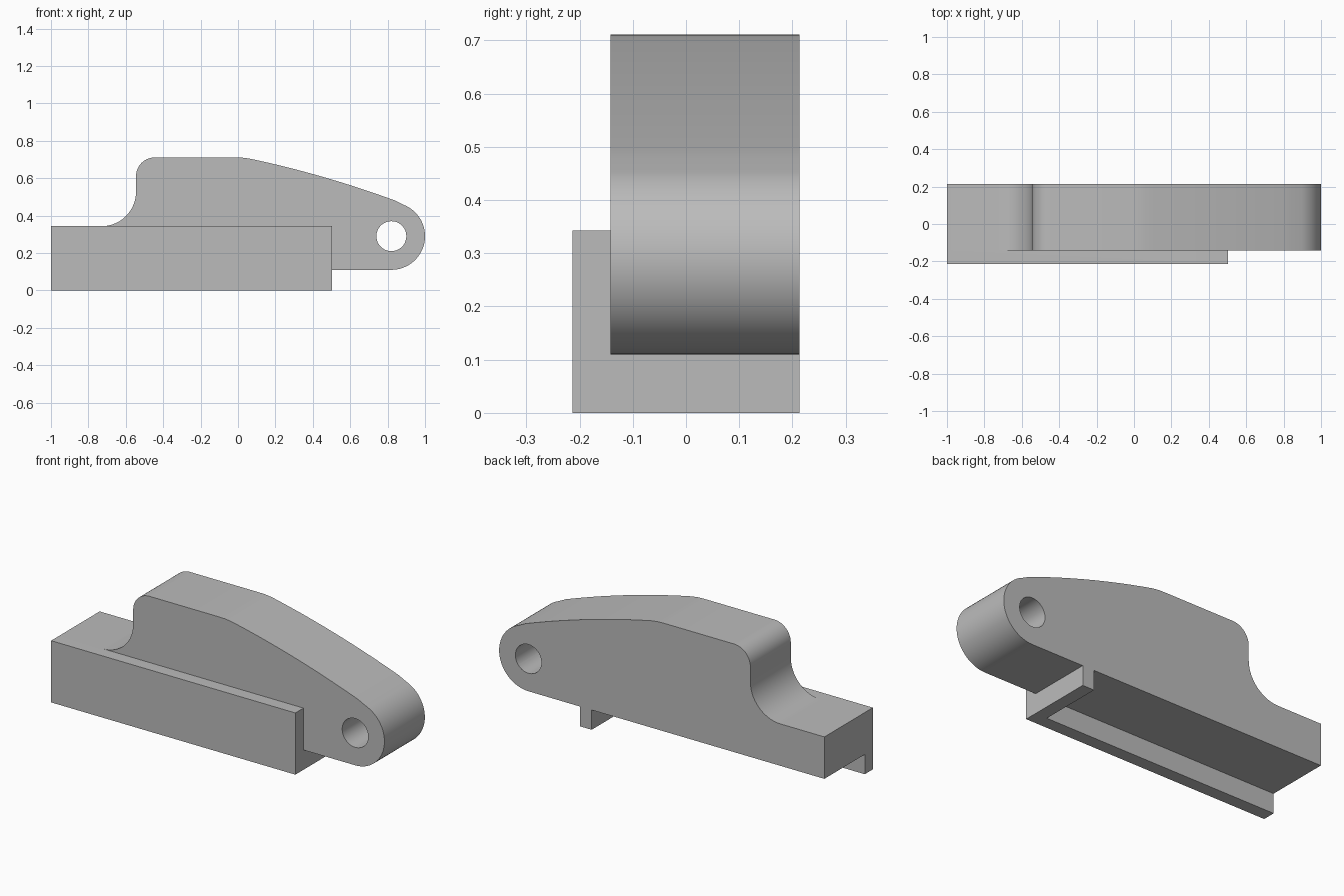
import bpy, bmesh
from math import sin, cos, radians, atan

if "Cube" in bpy.data.objects:
    bpy.data.objects.remove(bpy.data.objects["Cube"], do_unlink=True)

FRONT, BACK, THICK = -0.213, 0.213, 0.071
FLOOR, LEDGE, TOP = 0.11, 0.343, 0.711
EYE_X, EYE_Z, EYE_R, HOLE_R = 0.82, 0.29, 0.18, 0.08

grey = bpy.data.materials.new("plain grey")
grey.use_nodes = True
colour = (0.5, 0.5, 0.5, 1)
grey.diffuse_color = colour
grey.node_tree.nodes["Principled BSDF"].inputs["Base Color"].default_value = colour


def arc(cx, cz, r, start, end, steps=14):
    angles = [radians(start + (end - start) * i / steps) for i in range(steps + 1)]
    return [(cx + r * cos(a), cz + r * sin(a)) for a in angles]


def prism(name, profile, y0, y1):
    """Extrude a profile in the xz plane from y0 to y1."""
    bm = bmesh.new()
    face = bm.faces.new([bm.verts.new((x, y0, z)) for x, z in profile])
    extruded = bmesh.ops.extrude_face_region(bm, geom=[face])["geom"]
    moved = [v for v in extruded if isinstance(v, bmesh.types.BMVert)]
    bmesh.ops.translate(bm, verts=moved, vec=(0, y1 - y0, 0))
    bmesh.ops.recalc_face_normals(bm, faces=bm.faces)
    mesh = bpy.data.meshes.new(name)
    bm.to_mesh(mesh)
    bm.free()
    mesh.materials.append(grey)
    obj = bpy.data.objects.new(name, mesh)
    bpy.context.collection.objects.link(obj)
    return obj


def box(name, x0, x1, y0, y1, z0, z1):
    return prism(name, [(x0, z0), (x1, z0), (x1, z1), (x0, z1)], y0, y1)


def combine(target, tool, operation):
    bpy.context.view_layer.objects.active = target
    mod = target.modifiers.new(operation, "BOOLEAN")
    mod.operation, mod.object, mod.solver = operation, tool, "EXACT"
    bpy.ops.object.modifier_apply(modifier=mod.name)
    bpy.data.objects.remove(tool, do_unlink=True)


# Lever body: ledge, concave fillet, rounded shoulder, sloping back, round eye
profile = [(-1, FLOOR), (-1, LEDGE)]
profile += arc(-0.73, LEDGE + 0.185, 0.185, -90, 0)
profile += arc(-0.445, TOP - 0.1, 0.1, 180, 90)
profile += [(-0.02, TOP), (0.02, TOP - 0.001)]
for i in range(20):
    t = 0.82 * i / 20
    profile.append((0.06 + t, TOP - 0.006 - 0.21 * t - 0.1 * t * t))
profile += arc(EYE_X, EYE_Z, EYE_R, 90 - 20.5, -90, 32)
body = prism("lever_body", profile, FRONT + THICK, BACK)

# Pin hole through the eye
hole = prism("pin_hole", arc(EYE_X, EYE_Z, HOLE_R, 0, 352.5, 47), FRONT - 0.1, BACK + 0.1)
combine(body, hole, "DIFFERENCE")

# Front side plate and the end rib below the body
END = 0.502
combine(body, box("side_plate", -1, END, FRONT, FRONT + THICK, 0, LEDGE), "UNION")
combine(body, box("end_rib", END - THICK, END, FRONT + THICK, BACK, 0, FLOOR), "UNION")

bpy.ops.object.select_all(action="DESELECT")
body.select_set(True)
bpy.context.view_layer.objects.active = body
bpy.ops.object.shade_smooth_by_angle(angle=radians(30))
